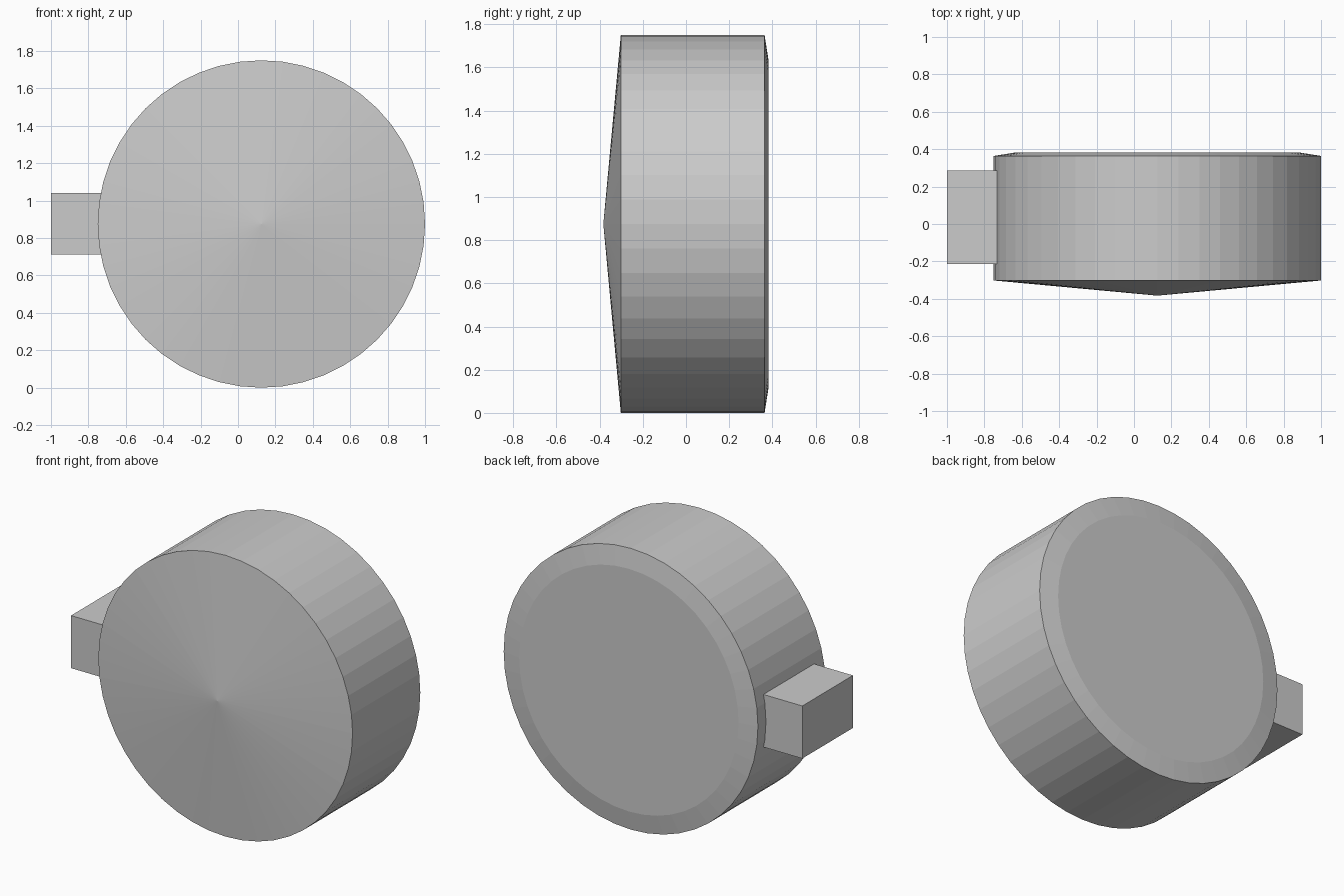
import bpy, bmesh, math

if "Cube" in bpy.data.objects:
    bpy.data.objects.remove(bpy.data.objects["Cube"])

SIDES, R, CX, CZ = 48, 0.875, 0.125, 0.875

grey = bpy.data.materials.new("light grey")
grey.diffuse_color = (0.6, 0.6, 0.6, 1)
grey.use_nodes = True
grey.node_tree.nodes["Principled BSDF"].inputs["Base Color"].default_value = grey.diffuse_color


def finish(name, bm):
    bmesh.ops.recalc_face_normals(bm, faces=bm.faces)
    mesh = bpy.data.meshes.new(name)
    bm.to_mesh(mesh)
    bm.free()
    mesh.materials.append(grey)
    bpy.context.collection.objects.link(bpy.data.objects.new(name, mesh))


# Drum: shallow cone in front, straight wall, slight chamfer around a flat back
bm = bmesh.new()
rings = []
for y, r in [(-0.302, R), (0.364, R), (0.383, 0.755)]:
    rings.append([bm.verts.new((CX + r * math.cos(2 * math.pi * i / SIDES), y,
                                CZ + r * math.sin(2 * math.pi * i / SIDES)))
                  for i in range(SIDES)])
apex = bm.verts.new((CX, -0.383, CZ))
for i in range(SIDES):
    j = (i + 1) % SIDES
    bm.faces.new((apex, rings[0][i], rings[0][j]))
    for a, b in zip(rings, rings[1:]):
        bm.faces.new((a[i], b[i], b[j], a[j]))
bm.faces.new(rings[2])
finish("drum", bm)

# Side block: rectangular stub let into the drum wall
bm = bmesh.new()
bmesh.ops.create_cube(bm, size=1)
x0, x1, y0, y1, z0, z1 = -1.0, -0.71, -0.213, 0.285, 0.713, 1.04
for v in bm.verts:
    v.co = (x1 if v.co.x > 0 else x0,
            y1 if v.co.y > 0 else y0,
            z1 if v.co.z > 0 else z0)
finish("side_block", bm)
